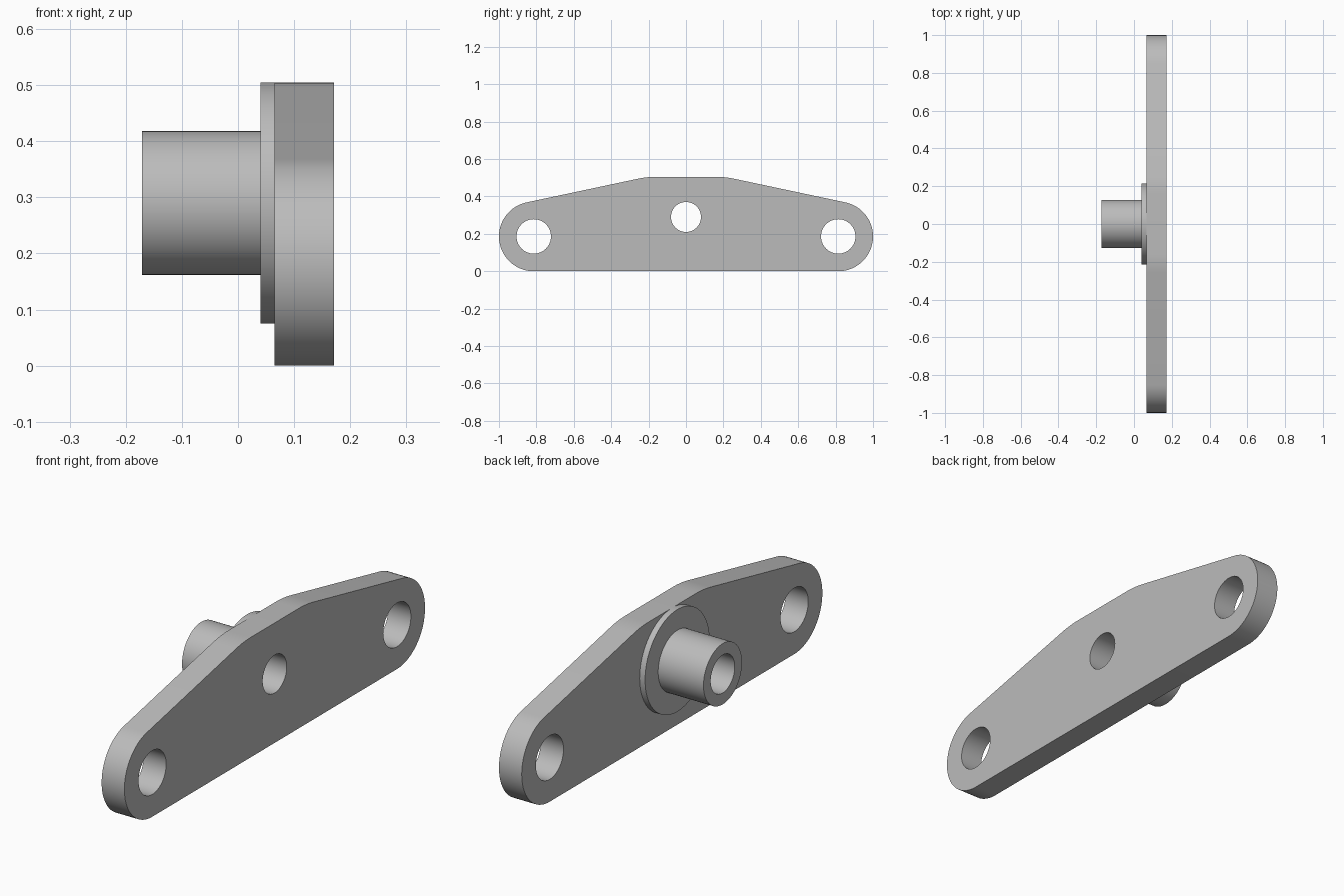
import bpy
import bmesh
from math import cos, sin, tan, radians, tau

cube = bpy.data.objects.get("Cube")
if cube:
    bpy.data.objects.remove(cube, do_unlink=True)

# One plain grey for the whole bracket
grey = bpy.data.materials.new("plain_grey")
grey.use_nodes = True
colour = (0.5, 0.5, 0.5, 1)
grey.diffuse_color = colour
grey.node_tree.nodes["Principled BSDF"].inputs["Base Color"].default_value = colour


def arc(y, z, radius, start, end, steps):
    """Points on an arc in the YZ plane, angles in degrees from +y."""
    angles = [radians(start + (end - start) * i / steps) for i in range(steps + 1)]
    return [(y + radius * cos(a), z + radius * sin(a)) for a in angles]


def circle(y, z, radius, steps=64):
    return arc(y, z, radius, 0, 360, steps)[:-1]


def slab(name, x0, x1, outline, holes):
    """Fill an outline with holes and extrude it along x."""
    bm = bmesh.new()
    edges = []
    for loop in [outline] + holes:
        verts = [bm.verts.new((x0, y, z)) for y, z in loop]
        edges += [bm.edges.new((v, verts[i - 1])) for i, v in enumerate(verts)]
    bmesh.ops.triangle_fill(bm, edges=edges, use_beauty=True, normal=(-1, 0, 0))
    grown = bmesh.ops.extrude_face_region(bm, geom=bm.faces[:], use_keep_orig=True)
    moved = [v for v in grown["geom"] if isinstance(v, bmesh.types.BMVert)]
    bmesh.ops.translate(bm, verts=moved, vec=(x1 - x0, 0, 0))
    bmesh.ops.recalc_face_normals(bm, faces=bm.faces[:])
    mesh = bpy.data.meshes.new(name)
    bm.to_mesh(mesh)
    bm.free()
    mesh.materials.append(grey)
    obj = bpy.data.objects.new(name, mesh)
    bpy.context.collection.objects.link(obj)
    bpy.ops.object.select_all(action='DESELECT')
    obj.select_set(True)
    bpy.context.view_layer.objects.active = obj
    bpy.ops.object.shade_smooth_by_angle(angle=radians(30))
    return obj


# Shared measurements
TOP, END_Y, END_R = 0.505, 0.814, 0.186
HUB_Z, BORE_R = 0.29, 0.08
SLOPE, FILLET_R = 12, 0.48
PLATE_X = 0.065

# Plate outline: rounded end, sloped shoulder, softened crest, mirrored
crest_y = END_Y + END_R * sin(radians(SLOPE))
crest_y -= (TOP - END_R - END_R * cos(radians(SLOPE))) / tan(radians(SLOPE))
fillet_y = crest_y - FILLET_R * tan(radians(SLOPE / 2))
half = arc(END_Y, END_R, END_R, -90, 90 - SLOPE, 40)
half += arc(fillet_y, TOP - FILLET_R, FILLET_R, 90 - SLOPE, 90, 8)
outline = half + [(-y, z) for y, z in reversed(half)]

bolt_holes = [circle(side * END_Y, END_R, 0.092) for side in (-1, 1)]
bore = circle(0, HUB_Z, BORE_R)

slab("mounting_plate", PLATE_X, 0.171, outline, bolt_holes + [bore])
slab("hub_flange", 0.04, PLATE_X, circle(0, HUB_Z, TOP - HUB_Z, 96), [bore])
slab("hub_sleeve", -0.171, 0.04, circle(0, HUB_Z, 0.128), [bore])
